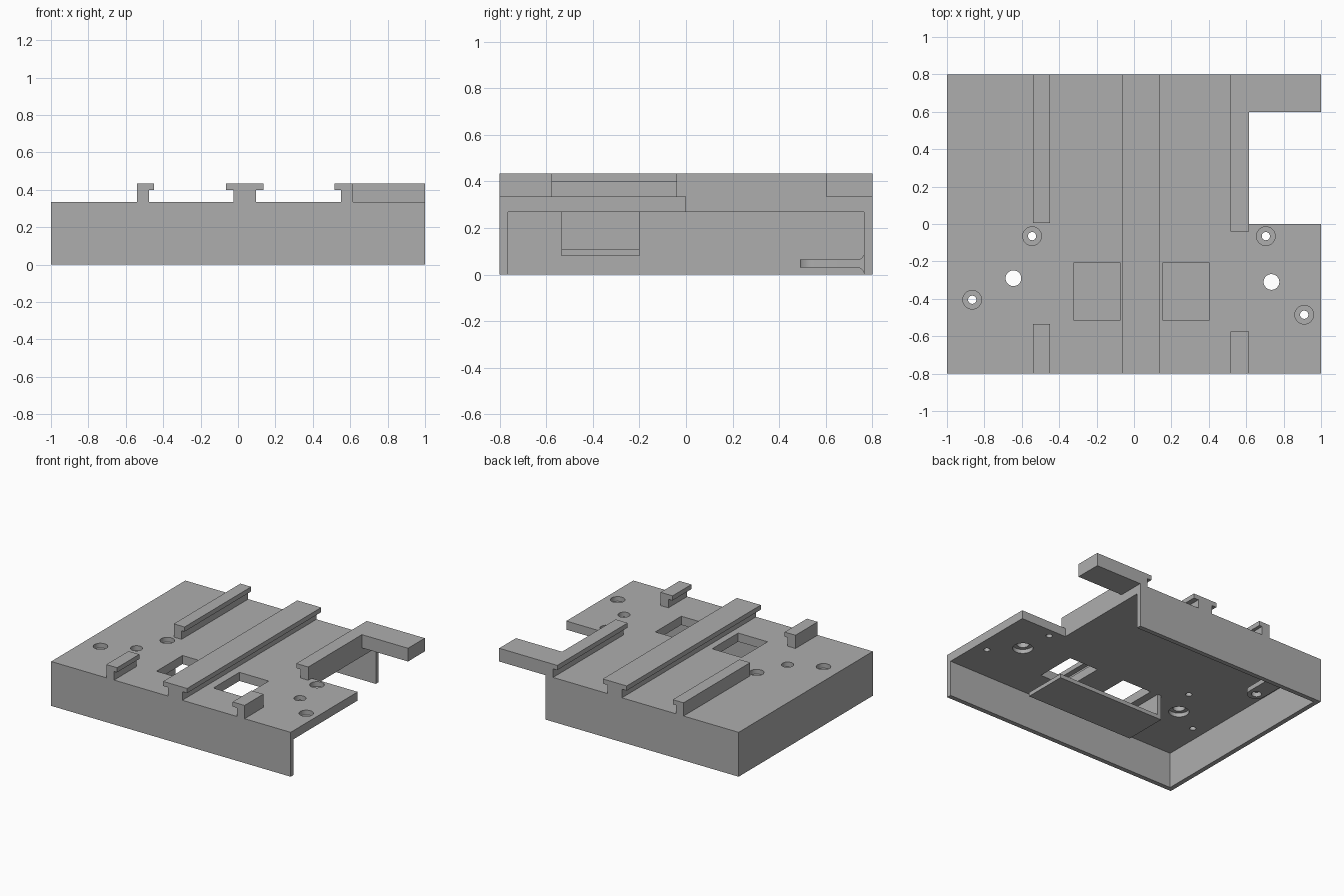
import bpy, bmesh, math
from mathutils import Vector

cube = bpy.data.objects.get("Cube")
if cube:
    bpy.data.objects.remove(cube, do_unlink=True)

grey = bpy.data.materials.new("plain grey")
grey.use_nodes = True
GREY = (0.42, 0.42, 0.42, 1)
grey.diffuse_color = GREY
grey.node_tree.nodes["Principled BSDF"].inputs["Base Color"].default_value = GREY


def finish(name, bm):
    bmesh.ops.recalc_face_normals(bm, faces=bm.faces)
    mesh = bpy.data.meshes.new(name)
    bm.to_mesh(mesh)
    bm.free()
    mesh.materials.append(grey)
    obj = bpy.data.objects.new(name, mesh)
    bpy.context.collection.objects.link(obj)
    return obj


def prism(name, points, offset):
    """Extrude a closed outline of 3D points along an offset."""
    bm = bmesh.new()
    face = bm.faces.new([bm.verts.new(p) for p in points])
    new = bmesh.ops.extrude_face_region(bm, geom=[face])["geom"]
    verts = [v for v in new if isinstance(v, bmesh.types.BMVert)]
    bmesh.ops.translate(bm, verts=verts, vec=Vector(offset))
    return finish(name, bm)


def box(name, x0, x1, y0, y1, z0, z1):
    outline = [(x0, y0, z0), (x1, y0, z0), (x1, y1, z0), (x0, y1, z0)]
    return prism(name, outline, (0, 0, z1 - z0))


def arc(cx, cy, r, start, end, steps):
    for i in range(steps + 1):
        a = math.radians(start + (end - start) * i / steps)
        yield cx + r * math.cos(a), cy + r * math.sin(a)


def cylinder(name, x, y, r, z0, z1):
    ring = [(px, py, z0) for px, py in arc(x, y, r, 0, 348.75, 31)]
    return prism(name, ring, (0, 0, z1 - z0))


def cut(target, cutter):
    mod = target.modifiers.new(cutter.name, "BOOLEAN")
    mod.operation = "DIFFERENCE"
    mod.solver = "EXACT"
    mod.object = cutter
    cutter.hide_render = True
    cutter.hide_set(True)


TOP, UNDER, RAIL = 0.335, 0.27, 0.435

# Hollow housing, open below and on its left side, with a corner notch
housing = box("housing", -1, 1, -0.8, 0.8, 0, TOP)
cut(housing, box("cavity_cutter", -0.965, 1.1, -0.765, 0.765, -0.1, UNDER))
cut(housing, box("notch_cutter", 0.615, 1.1, 0, 0.9, -0.1, 0.4))

# Two rectangular windows
for x in (-0.32, 0.155):
    cut(housing, box("window_cutter", x, x + 0.245, -0.515, -0.205, 0.2, 0.4))

# Screw holes recessed from above
for x, y in ((-0.865, -0.405), (-0.545, -0.065), (0.705, -0.065), (0.91, -0.485)):
    cut(housing, cylinder("screw_hole_cutter", x, y, 0.022, 0.2, 0.4))
    cut(housing, cylinder("screw_recess_cutter", x, y, 0.05, 0.3, 0.4))

# Through holes recessed from below
for x, y in ((-0.645, -0.29), (0.735, -0.31)):
    cut(housing, cylinder("through_hole_cutter", x, y, 0.042, 0.2, 0.4))
    cut(housing, cylinder("through_recess_cutter", x, y, 0.07, 0.2, 0.3))


# Rails: a stem with a wider cap
def rail(name, stem, cap, y0, y1):
    s0, s1 = stem
    c0, c1 = cap
    z = 0.4
    outline = [(s0, TOP), (s1, TOP), (s1, z), (c1, z), (c1, RAIL), (c0, RAIL), (c0, z), (s0, z)]
    clean = [p for i, p in enumerate(outline) if p != outline[i - 1]]
    return prism(name, [(x, y0, h) for x, h in clean], (0, y1 - y0, 0))


rail("middle_rail", (-0.025, 0.095), (-0.065, 0.135), -0.8, 0.8)
for name, y0, y1 in (("front", -0.8, -0.535), ("back", 0.005, 0.8)):
    rail(name + "_right_rail", (-0.54, -0.475), (-0.54, -0.45), y0, y1)
for name, y0, y1 in (("front", -0.8, -0.575), ("back", -0.04, 0.8)):
    rail(name + "_left_rail", (0.55, 0.615), (0.515, 0.615), y0, y1)

# Arm overhanging the notch
box("overhanging_arm", 0.615, 1, 0.6, 0.8, TOP, RAIL)

# Tray hanging under the windows, carried by one end wall
tray = [(-0.41, UNDER), (-0.41, 0.08), (0.49, 0.08), (0.49, 0.11), (-0.38, 0.11), (-0.38, UNDER)]
prism("hanging_tray", [(x, -0.535, z) for x, z in tray], (0, 0.335, 0))

# Round-ended tab with an eyelet inside the back wall
tx, r = -0.63, 0.065
outline = [(tx + r, 0.765), (tx - r, 0.765)] + list(arc(tx, 0.49 + r, r, 180, 360, 16))
tab = prism("cable_tab", [(x, y, 0.03) for x, y in outline], (0, 0, 0.035))
cut(tab, cylinder("eyelet_cutter", tx, 0.49 + r, 0.035, 0, 0.1))

# Fillets joining the tab to the wall
for name, z, d in (("upper", 0.065, 1), ("lower", 0.03, -1)):
    f = 0.03
    curve = list(arc(0.765 - f, z + d * f, f, -90 * d, 0, 6))
    prism(name + "_tab_fillet", [(tx - r, y, h) for y, h in [(0.765, z)] + curve], (2 * r, 0, 0))

# Smooth round walls, keep hard edges
for obj in (housing, tab):
    bpy.ops.object.select_all(action="DESELECT")
    obj.select_set(True)
    bpy.context.view_layer.objects.active = obj
    for mod in list(obj.modifiers):
        bpy.ops.object.modifier_apply(modifier=mod.name)
    bpy.ops.object.shade_smooth_by_angle(angle=math.radians(30))
